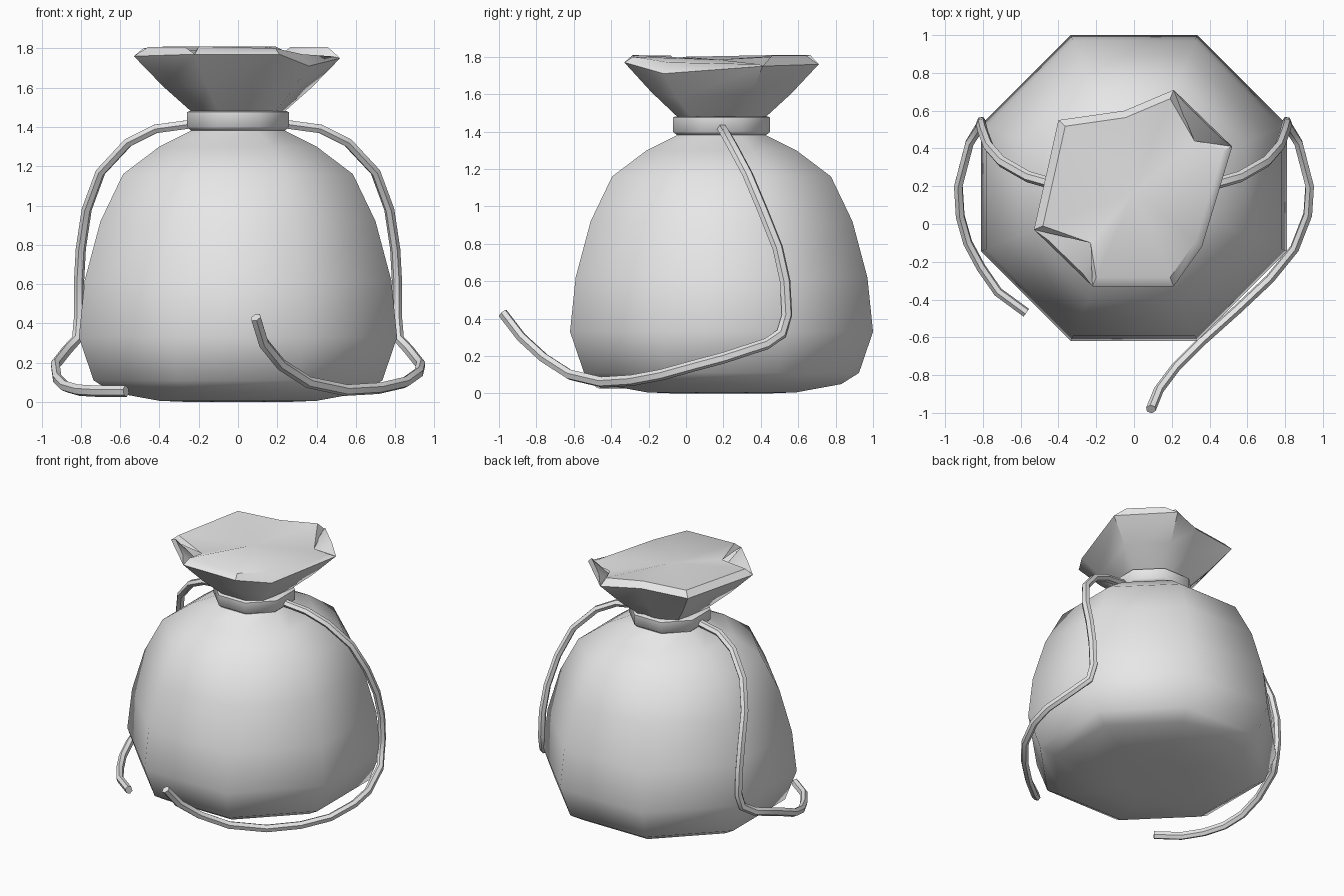
import bpy, bmesh, math
from mathutils import Vector

if "Cube" in bpy.data.objects:
    bpy.data.objects.remove(bpy.data.objects["Cube"], do_unlink=True)

CY = 0.19  # depth of the bag axis
cloth = bpy.data.materials.new("plain_grey_cloth")
cloth.use_nodes = True
cloth.diffuse_color = (0.8, 0.8, 0.8, 1)
cloth.node_tree.nodes["Principled BSDF"].inputs["Base Color"].default_value = (0.8, 0.8, 0.8, 1)


def finish(bm, name, angle):
    bmesh.ops.remove_doubles(bm, verts=bm.verts, dist=1e-5)
    bmesh.ops.recalc_face_normals(bm, faces=bm.faces)
    me = bpy.data.meshes.new(name)
    bm.to_mesh(me)
    bm.free()
    ob = bpy.data.objects.new(name, me)
    bpy.context.collection.objects.link(ob)
    me.materials.append(cloth)
    bpy.ops.object.select_all(action='DESELECT')
    ob.select_set(True)
    bpy.context.view_layer.objects.active = ob
    bpy.ops.object.shade_smooth_by_angle(angle=math.radians(angle))
    return ob


def octagon_lathe(name, profile, angle, closed=False):
    """Eight-sided lathe; profile holds (flat-to-axis distance, height)."""
    bm = bmesh.new()
    rings = []
    for r, z in profile:
        c = r / math.cos(math.pi / 8)
        rings.append([bm.verts.new((c * math.cos(a), CY + c * math.sin(a), z))
                      for a in (math.pi * (i + 0.5) / 4 for i in range(8))])
    pairs = list(zip(rings, rings[1:]))
    if closed:
        pairs.append((rings[-1], rings[0]))
    else:
        bm.faces.new(rings[0])
        bm.faces.new(rings[-1])
    for lo, hi in pairs:
        for i in range(8):
            j = (i + 1) % 8
            bm.faces.new((lo[i], lo[j], hi[j], hi[i]))
    return finish(bm, name, angle)


# Sack body and the band tied round its neck
octagon_lathe("sack_body", [(0.25, 0), (0.40, 0.006), (0.64, 0.05), (0.735, 0.11),
                            (0.81, 0.33), (0.78, 0.62), (0.70, 0.92), (0.585, 1.16),
                            (0.40, 1.30), (0.23, 1.385), (0.20, 1.42)], 80)
octagon_lathe("neck_band", [(0.20, 1.39), (0.24, 1.382), (0.26, 1.40), (0.26, 1.475),
                            (0.245, 1.482), (0.19, 1.478)], 60, closed=True)

# Gathered mouth: rim corners, with the lift of the puffed top at each corner
rim = [(-0.53, -0.03, 1.76, 0.04), (-0.22, -0.33, 1.77, 0.04), (0.21, -0.33, 1.77, 0.03),
       (0.36, -0.12, 1.71, 0.06), (0.52, 0.41, 1.75, 0.01), (0.21, 0.71, 1.76, 0.05),
       (-0.05, 0.60, 1.77, 0.04), (-0.40, 0.55, 1.77, 0.04)]
# Folded corners: start index -> (top of the fold, bottom of the fold)
folds = {0: ((-0.23, -0.10, 1.765), (-0.17, -0.05, 1.60)),
         4: ((0.32, 0.44, 1.74), (0.25, 0.36, 1.60))}
bm = bmesh.new()
n = len(rim)
axis = Vector((0, CY, 0))
outer, inner, mid, neck = [], [], [], []
for x, y, z, lift in rim:
    p = Vector((x, y, z))
    d = Vector((x, y - CY, 0))
    q = axis + d.normalized() * 0.21 + Vector((0, 0, 1.44))
    outer.append(bm.verts.new(p))
    inner.append(bm.verts.new(axis + d * 0.91 + Vector((0, 0, z + lift))))
    mid.append(bm.verts.new(q.lerp(p, 0.55) - Vector((0, 0, 0.012))))
    neck.append(bm.verts.new(q))
centre = bm.verts.new((0, 0.17, 1.785))
for i in range(n):
    j = (i + 1) % n
    bm.faces.new((neck[i], neck[j], mid[j], mid[i]))
    bm.faces.new((mid[i], mid[j], outer[j], outer[i]))
    if i not in folds:
        bm.faces.new((outer[i], outer[j], inner[j], inner[i]))
        bm.faces.new((inner[i], inner[j], centre))
        continue
    # Raised lip along the fold, dropping into a pocket below the puffed top
    top, low = (bm.verts.new(p) for p in folds[i])
    a, b = outer[i].co, outer[j].co
    inward = (Vector(folds[i][0]) - (a + b) / 2) * 0.08
    lips = []
    for t in (0.2, 0.8):
        p = a.lerp(b, t) + inward
        p.z = 1.808
        lips.append(bm.verts.new(p))
    bm.faces.new((outer[i], outer[j], lips[1], lips[0]))
    bm.faces.new((lips[0], lips[1], low))
    bm.faces.new((outer[i], lips[0], low))
    bm.faces.new((lips[1], outer[j], low))
    bm.faces.new((outer[i], top, inner[i]))
    bm.faces.new((outer[j], inner[j], top))
    bm.faces.new((inner[i], top, centre))
    bm.faces.new((top, inner[j], centre))
finish(bm, "gathered_mouth", 40)

# Drawstrings: shared drop from the neck, then a different tail on each side
drop = [(0.20, 0.19, 1.42), (0.42, 0.21, 1.39), (0.56, 0.25, 1.32), (0.70, 0.33, 1.17),
        (0.77, 0.41, 0.98), (0.80, 0.49, 0.78), (0.81, 0.53, 0.60), (0.81, 0.54, 0.42),
        (0.82, 0.51, 0.32), (0.87, 0.43, 0.265), (0.93, 0.20, 0.19)]
left_tail = [(0.92, 0.05, 0.15), (0.85, -0.13, 0.10), (0.72, -0.29, 0.07),
             (0.55, -0.45, 0.06), (0.36, -0.62, 0.10), (0.22, -0.76, 0.19),
             (0.13, -0.88, 0.30), (0.09, -0.98, 0.43)]
right_tail = [(-0.92, 0.04, 0.12), (-0.88, -0.10, 0.08), (-0.81, -0.23, 0.06),
              (-0.72, -0.36, 0.055), (-0.57, -0.47, 0.055)]


def drawstring(name, path, sides=6, radius=0.03):
    bm = bmesh.new()
    pts = [Vector(p) for p in path]
    rings = []
    side = Vector((0, 1, 0))
    for k, p in enumerate(pts):
        t = (pts[min(k + 1, len(pts) - 1)] - pts[max(k - 1, 0)]).normalized()
        side = (side - t * side.dot(t)).normalized()
        up = t.cross(side)
        rings.append([bm.verts.new(p + side * radius * math.cos(a) + up * radius * 0.85 * math.sin(a))
                      for a in (math.tau * i / sides for i in range(sides))])
    for lo, hi in zip(rings, rings[1:]):
        for i in range(sides):
            j = (i + 1) % sides
            bm.faces.new((lo[i], lo[j], hi[j], hi[i]))
    bm.faces.new(rings[0])
    bm.faces.new(rings[-1])
    return finish(bm, name, 50)


drawstring("left_drawstring", drop + left_tail)
drawstring("right_drawstring", [(-x, y, z) for x, y, z in drop] + right_tail)
